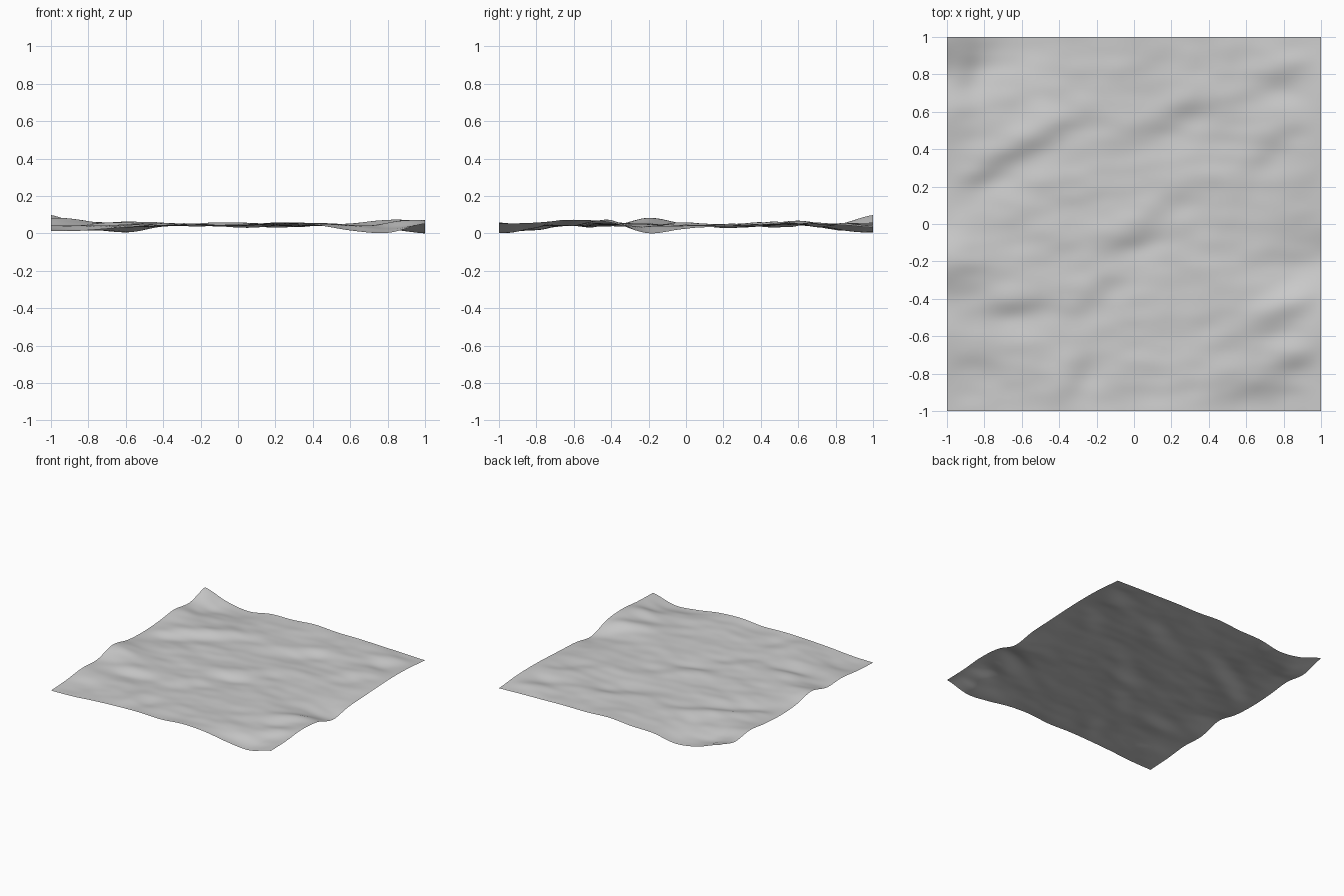
import bpy
import math
from mathutils import Vector, noise

old_cube = bpy.data.objects.get("Cube")
if old_cube:
    bpy.data.objects.remove(old_cube, do_unlink=True)

SEGMENTS = 110
MEAN_HEIGHT = 0.048
RIDGE_WIDTH = 0.1
EDGE_REACH = 0.24

# Edge heights in hundredths, evenly spaced from the negative to the positive end
FRONT = (1.5, 2, 3.5, 4.5, 5, 4.5, 6, 5, 2, 0.5, 5.4)
BACK = (10, 3.5, 0.8, 4, 4.5, 6, 5, 5, 4.5, 4, 3.4)
LEFT_SIDE = (5.4, 6, 7.5, 6, 0.3, 3, 4, 5, 5.5, 5, 3.4)
RIGHT_SIDE = (1.5, 2.5, 4.5, 4, 8.5, 5, 4, 5, 7, 5, 10)

# Steps in the ground: x, y, angle in degrees, half length, strength
STEPS = (
    (-.78, .27, 35, .2, 3), (-.5, .44, 25, .2, 3), (.1, .5, 15, .2, 3),
    (.28, .62, 5, .15, 3), (.8, .78, 15, .15, 3), (-.88, .8, 70, .15, 2),
    (-.65, -.45, 10, .2, 3), (-.2, -.36, 45, .2, 2), (0, -.08, 15, .2, 3),
    (.75, -.52, 15, .15, 3), (.95, -.4, 30, .15, 2), (.9, -.73, 15, .15, 3),
    (-.9, -.73, 0, .2, 3), (-.3, -.8, 60, .2, 2), (.72, .4, 45, .2, 2),
    (.5, -.25, 110, .2, 1), (.2, .12, 30, .2, 1), (.6, -.9, 10, .2, 2),
)


def edge_height(profile, position):
    """Smooth curve through the evenly spaced heights of one edge."""
    last = len(profile) - 1
    place = (position + 1) / 2 * last
    i = min(max(int(place), 0), last - 1)
    t = place - i
    a, b, c, d = (profile[min(max(k, 0), last)] for k in range(i - 1, i + 3))
    curve = b + t / 2 * (c - a + t * (2*a - 5*b + 4*c - d + t * (3*(b - c) + d - a)))
    return curve / 100


def ground(x, y):
    """Rolling ground: fine waves plus a set of slanted steps."""
    height = MEAN_HEIGHT
    height += 0.007 * noise.noise(Vector((x * 3, y * 6, 1)))
    height += 0.004 * noise.noise(Vector((x * 6, y * 11, 4)))
    for px, py, angle, length, strength in STEPS:
        a = math.radians(angle)
        dx, dy = x - px, y - py
        along = (dx * math.cos(a) + dy * math.sin(a)) / length
        across = (dy * math.cos(a) - dx * math.sin(a)) / RIDGE_WIDTH
        height += strength / 100 * across * math.exp(-along**2 - across**2)
    return height


def falloff(distance):
    return math.exp(-(distance / EDGE_REACH) ** 2)


def with_sides(x, y):
    """Ground bent to meet the two side edges."""
    height = ground(x, y)
    for side, profile in ((-1, RIGHT_SIDE), (1, LEFT_SIDE)):
        height += (edge_height(profile, y) - ground(side, y)) * falloff(x - side)
    return height


def terrain_height(x, y):
    """Ground bent to meet all four edges."""
    height = with_sides(x, y)
    for side, profile in ((-1, FRONT), (1, BACK)):
        height += (edge_height(profile, x) - with_sides(x, side)) * falloff(y - side)
    return height


# Ground sheet
bpy.ops.mesh.primitive_grid_add(x_subdivisions=SEGMENTS, y_subdivisions=SEGMENTS, size=2)
terrain = bpy.context.object
terrain.name = "ground_sheet"
vertices = terrain.data.vertices
for vertex in vertices:
    vertex.co.z = terrain_height(vertex.co.x, vertex.co.y)

# Rest the lowest point on the floor
lowest = min(vertex.co.z for vertex in vertices)
for vertex in vertices:
    vertex.co.z -= lowest
bpy.ops.object.shade_smooth()

# Plain grey surface
grey = bpy.data.materials.new("plain_grey")
grey.use_nodes = True
colour = (0.6, 0.6, 0.6, 1)
grey.diffuse_color = colour
grey.node_tree.nodes["Principled BSDF"].inputs["Base Color"].default_value = colour
terrain.data.materials.append(grey)
